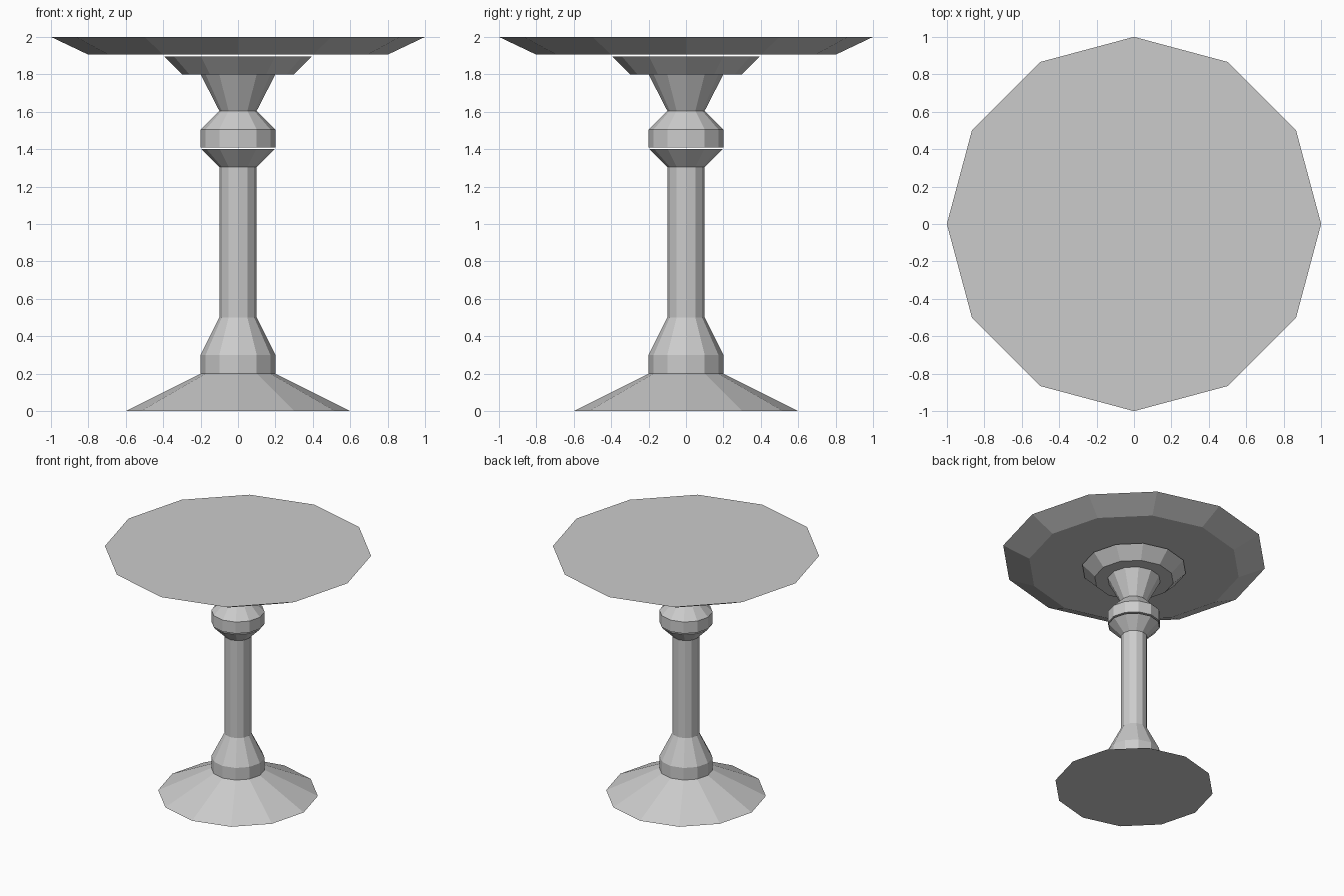
import bpy, bmesh
from math import cos, sin, tau

if "Cube" in bpy.data.objects:
    bpy.data.objects.remove(bpy.data.objects["Cube"])

SIDES = 12


def lathe(name, profile):
    """Flat-faced closed solid turned about z from (radius, height) pairs."""
    bm = bmesh.new()
    rings = [[bm.verts.new((r * cos(tau * i / SIDES), r * sin(tau * i / SIDES), z))
              for i in range(SIDES)] for r, z in profile]
    for low, high in zip(rings, rings[1:]):
        for i in range(SIDES):
            j = (i + 1) % SIDES
            bm.faces.new((low[i], low[j], high[j], high[i]))
    bm.faces.new(rings[0][::-1])
    bm.faces.new(rings[-1])
    mesh = bpy.data.meshes.new(name)
    bm.to_mesh(mesh)
    bm.free()
    obj = bpy.data.objects.new(name, mesh)
    bpy.context.collection.objects.link(obj)
    return obj


# Spreading foot, column and the flared cup at its top
lathe("pedestal_column", [(0.6, 0), (0.2, 0.2), (0.2, 0.3), (0.1, 0.5),
                          (0.1, 1.305), (0.195, 1.4)])

# Collar, neck and bracket, a hairline gap above the cup
lathe("collar_and_bracket", [(0.2, 1.41), (0.2, 1.505), (0.1, 1.605),
                             (0.2, 1.8), (0.3, 1.8), (0.395, 1.895)])

# Bevelled top, a hairline gap above the bracket
lathe("table_top", [(0.8, 1.905), (1.0, 2.0)])
